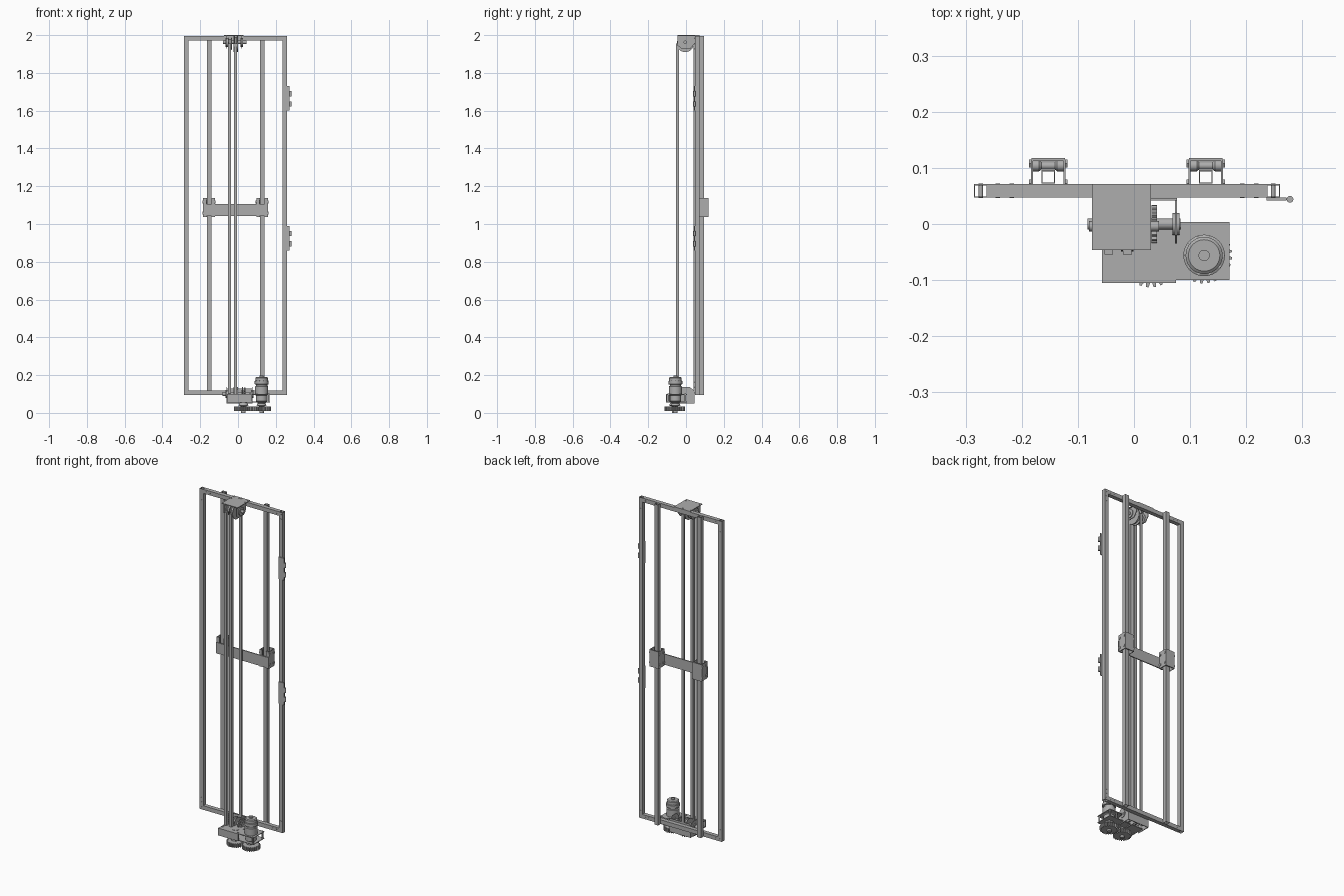
import bpy, bmesh, math
from mathutils import Matrix, Vector

if "Cube" in bpy.data.objects:
    bpy.data.objects.remove(bpy.data.objects["Cube"])

steel = bpy.data.materials.new("steel_grey")
steel.use_nodes = True
steel.diffuse_color = (0.42, 0.42, 0.42, 1)
steel.node_tree.nodes["Principled BSDF"].inputs["Base Color"].default_value = (0.42, 0.42, 0.42, 1)


def finish(name, bm, smooth=False):
    bmesh.ops.recalc_face_normals(bm, faces=bm.faces)
    mesh = bpy.data.meshes.new(name)
    bm.to_mesh(mesh)
    bm.free()
    mesh.materials.append(steel)
    ob = bpy.data.objects.new(name, mesh)
    bpy.context.collection.objects.link(ob)
    if smooth:
        bpy.ops.object.select_all(action='DESELECT')
        ob.select_set(True)
        bpy.context.view_layer.objects.active = ob
        bpy.ops.object.shade_smooth_by_angle(angle=math.radians(35))
    return ob


def box(name, x, y, z):
    """Box from (min, max) pairs."""
    bm = bmesh.new()
    bmesh.ops.create_cube(bm, size=1)
    for v in bm.verts:
        v.co = [(a + b) / 2 + c * (b - a) for (a, b), c in zip((x, y, z), v.co)]
    return finish(name, bm)


TURN = {'X': Matrix.Rotation(math.pi / 2, 4, 'Y'),
        'Y': Matrix.Rotation(-math.pi / 2, 4, 'X'),
        'Z': Matrix.Identity(4)}


def lathe(name, center, profile, axis='Z', sides=32):
    """Revolve (radius, offset) points about an axis, with closed ends."""
    bm = bmesh.new()
    rings = [[bm.verts.new((r * math.cos(math.tau * i / sides), r * math.sin(math.tau * i / sides), h))
              for i in range(sides)] for r, h in profile]
    for a, b in zip(rings, rings[1:]):
        for i in range(sides):
            j = (i + 1) % sides
            bm.faces.new((a[i], a[j], b[j], b[i]))
    bm.faces.new(rings[0])
    bm.faces.new(rings[-1])
    bm.transform(Matrix.Translation(center) @ TURN[axis])
    return finish(name, bm, True)


def rod(name, center, r, length, axis='Z', sides=24):
    return lathe(name, center, [(r, -length / 2), (r, length / 2)], axis, sides)


def extrude(name, outline, center, depth, axis='Z'):
    """Extrude a flat outline symmetrically along an axis."""
    bm = bmesh.new()
    face = bm.faces.new([bm.verts.new((a, b, -depth / 2)) for a, b in outline])
    new = bmesh.ops.extrude_face_region(bm, geom=[face])["geom"]
    bmesh.ops.translate(bm, verts=[g for g in new if isinstance(g, bmesh.types.BMVert)], vec=(0, 0, depth))
    bm.transform(Matrix.Translation(center) @ TURN[axis])
    return finish(name, bm)


def tube(name, center, size, length, axis='Z', wall=0.002):
    """Open square tube."""
    bm = bmesh.new()
    corners = [(-1, -1), (1, -1), (1, 1), (-1, 1)]
    loops = [[bm.verts.new((a * h, b * h, z)) for a, b in corners]
             for h, z in ((size / 2, -length / 2), (size / 2, length / 2),
                          (size / 2 - wall, length / 2), (size / 2 - wall, -length / 2))]
    for a, b in zip(loops, loops[1:] + loops[:1]):
        for i in range(4):
            j = (i + 1) % 4
            bm.faces.new((a[i], a[j], b[j], b[i]))
    bm.transform(Matrix.Translation(center) @ TURN[axis])
    return finish(name, bm)


def gear(name, center, r, teeth, depth, axis='Z', tooth=0.008):
    pts = []
    for i in range(teeth):
        for k, rad in ((0, r - tooth), (0.3, r - tooth), (0.45, r), (0.75, r)):
            a = math.tau * (i + k) / teeth
            pts.append((rad * math.cos(a), rad * math.sin(a)))
    return extrude(name, pts, center, depth, axis)


# Rectangular frame of open square tube
BOT, TOP, FY, T = 0.095, 1.996, 0.059, 0.024
LEFT, RIGHT = 0.248, -0.273
MID = (LEFT + RIGHT) / 2
for side, x in (("left", LEFT), ("right", RIGHT)):
    tube(f"frame_upright_{side}", (x, FY, (BOT + TOP) / 2), T, TOP - BOT)
for end, z in (("bottom", BOT + T / 2), ("top", TOP - T / 2)):
    tube(f"frame_rail_{end}", (MID, FY, z), T, LEFT - RIGHT - T, 'X')
    inward = 1 if end == "bottom" else -1
    for x in (LEFT, RIGHT):
        toward = 1 if x < 0 else -1
        for dx, dz in ((0, 0), (0, 0.03), (0, 0.055), (0.03, 0), (0.055, 0)):
            rod("frame_rivet", (x + toward * dx, FY, z + inward * dz), 0.004, T + 0.002, 'Y', 12)

# Guide rails with a roller carriage on each
for side, x in (("left", 0.128), ("right", -0.153)):
    tube(f"guide_rail_{side}", (x, 0.084, (BOT + TOP) / 2), T, TOP - BOT)
    z0, z1 = 1.037, 1.137
    box(f"carriage_back_{side}", (x - 0.03, x + 0.03), (0.112, 0.118), (z0, z1))
    for s in (-1, 1):
        wall = [(-z1, 0.062), (-z0, 0.062), (-z0, 0.115), (-z1 + 0.0, 0.115)]
        extrude(f"carriage_cheek_{side}", wall, (x + s * 0.029, 0, 0), 0.004, 'X')
        for z in (z0 + 0.02, z1 - 0.02):
            for y in (0.066, 0.102):
                rod("carriage_bolt", (x + s * 0.032, y + 0.006, z), 0.008, 0.005, 'X', 6)
        box(f"carriage_tab_{side}", sorted((x + s * 0.031, x + s * 0.013)), (0.062, 0.068), (z0, z1))
    for z in (z0 + 0.02, z1 - 0.02):
        lathe(f"carriage_roller_{side}", (x, 0.104, z),
              [(0.01, -0.027), (0.01, -0.016), (0.007, -0.012), (0.007, 0.012), (0.01, 0.016), (0.01, 0.027)], 'X', 20)
box("carriage_crossbar", (-0.185, 0.16), (0.058, 0.064), (1.042, 1.105))

# Hinges on the left upright
for z in (1.665, 0.925):
    box("hinge_leaf", (0.236, 0.272), (0.042, 0.047), (z - 0.065, z + 0.065))
    for dz in (-0.03, 0.025):
        rod("hinge_knuckle", (0.278, 0.044, z + dz), 0.006, 0.028)

# Belt strands running around the top and bottom pulleys
BELT_TOP, BELT_BOT = 1.955, 0.095
for x, y, t in ((-0.045, -0.046, 0.016), (-0.012, -0.046, 0.016), (-0.012, 0.043, 0.006)):
    box("belt_strand", (x - 0.008, x + 0.008), (y - t / 2, y + t / 2), (BELT_BOT, BELT_TOP))

# Top pulley bracket
box("top_bracket_plate", (-0.075, 0.03), (-0.046, 0.071), (1.996, 2.0))
for x in (-0.068, -0.02, -0.036, 0.021):
    for y in (0.059, 0.037, -0.031):
        if x in (-0.068, 0.021) or y > 0.05:
            rod("top_bracket_screw", (x, y, 2.0), 0.004, 0.003, 'Z', 12)
cheek = [(-2.0, -0.046), (-2.0, 0.045), (-1.955, 0.045), (-1.93, 0.025), (-1.93, -0.025), (-1.945, -0.046)]
for x in (-0.06, 0.02):
    extrude("top_bracket_cheek", cheek, (x, 0, 0), 0.004, 'X')
    lathe("top_bearing", (x, -0.004, 1.962), [(0.024, -0.007), (0.024, 0.007)], 'X')
rod("top_axle", (-0.018, -0.004, 1.962), 0.009, 0.125, 'X')
V_GROOVE = [(0.045, -0.011), (0.045, -0.008), (0.036, -0.005), (0.036, 0.005), (0.045, 0.008), (0.045, 0.011)]
lathe("top_pulley", (-0.012, -0.004, 1.955), V_GROOVE, 'X')
lathe("top_idler", (-0.043, -0.004, 1.955), [(r - 0.012, h) for r, h in V_GROOVE], 'X')

# Bottom winch bracket, axle, drum and driving gear
outline = [(-0.137, -0.02), (-0.137, 0.02), (-0.115, 0.046), (-0.05, 0.046), (-0.05, -0.035), (-0.115, -0.035)]
for x in (-0.06, 0.024, 0.075):
    extrude("winch_cheek", outline, (x, 0, 0), 0.004, 'X')
    lathe("winch_bearing", (x, 0, 0.1), [(0.02, -0.006), (0.02, 0.006)], 'X')
rod("winch_axle", (0.0, 0, 0.1), 0.01, 0.165, 'X')
lathe("winch_pulley", (-0.012, 0, 0.1), [(r - 0.008, h) for r, h in V_GROOVE], 'X')
gear("winch_gear", (0.036, 0, 0.1), 0.034, 16, 0.01, 'X', 0.006)
box("winch_back_plate", (-0.06, 0.077), (0.042, 0.046), (0.05, 0.13))

# Gearbox plates
for z in (0.058, 0.097):
    box("gearbox_plate", (-0.057, 0.17), (-0.1, 0.004), (z - 0.002, z + 0.002))
box("gearbox_front_flange", (-0.057, 0.075), (-0.105, -0.1), (0.056, 0.099))
for x, y in ((-0.048, -0.057), (-0.048, -0.078), (0.064, -0.038), (0.064, -0.09), (0.118, -0.004), (0.163, -0.004), (0.163, -0.092)):
    rod("gearbox_spacer", (x, y, 0.078), 0.005, 0.047, 'Z', 12)

# Spur gears under the gearbox
for name, x, y in (("driven", 0.029, -0.063), ("motor", 0.125, -0.056)):
    gear(f"{name}_spur_gear", (x, y, 0.022), 0.05, 24, 0.022)
    lathe(f"{name}_gear_hub", (x, y, 0), [(0.012, 0), (0.012, 0.034), (0.026, 0.04), (0.018, 0.056)])
rod("driven_shaft", (0.029, -0.063, 0.07), 0.018, 0.062)

# Motor: gear housing, body, vented cap and shaft boss
lathe("motor", (0.125, -0.056, 0), [(0.02, 0.05), (0.03, 0.062), (0.03, 0.092), (0.035, 0.095), (0.035, 0.14),
      (0.03, 0.143), (0.03, 0.15), (0.037, 0.152), (0.037, 0.168), (0.033, 0.17), (0.033, 0.186),
      (0.028, 0.19), (0.01, 0.19), (0.01, 0.197)], 'Z', 40)
for i in range(10):
    a = math.tau * i / 10
    rod("motor_vent_screw", (0.125 + 0.033 * math.cos(a), -0.056 + 0.033 * math.sin(a), 0.168), 0.003, 0.006, 'Z', 8)
